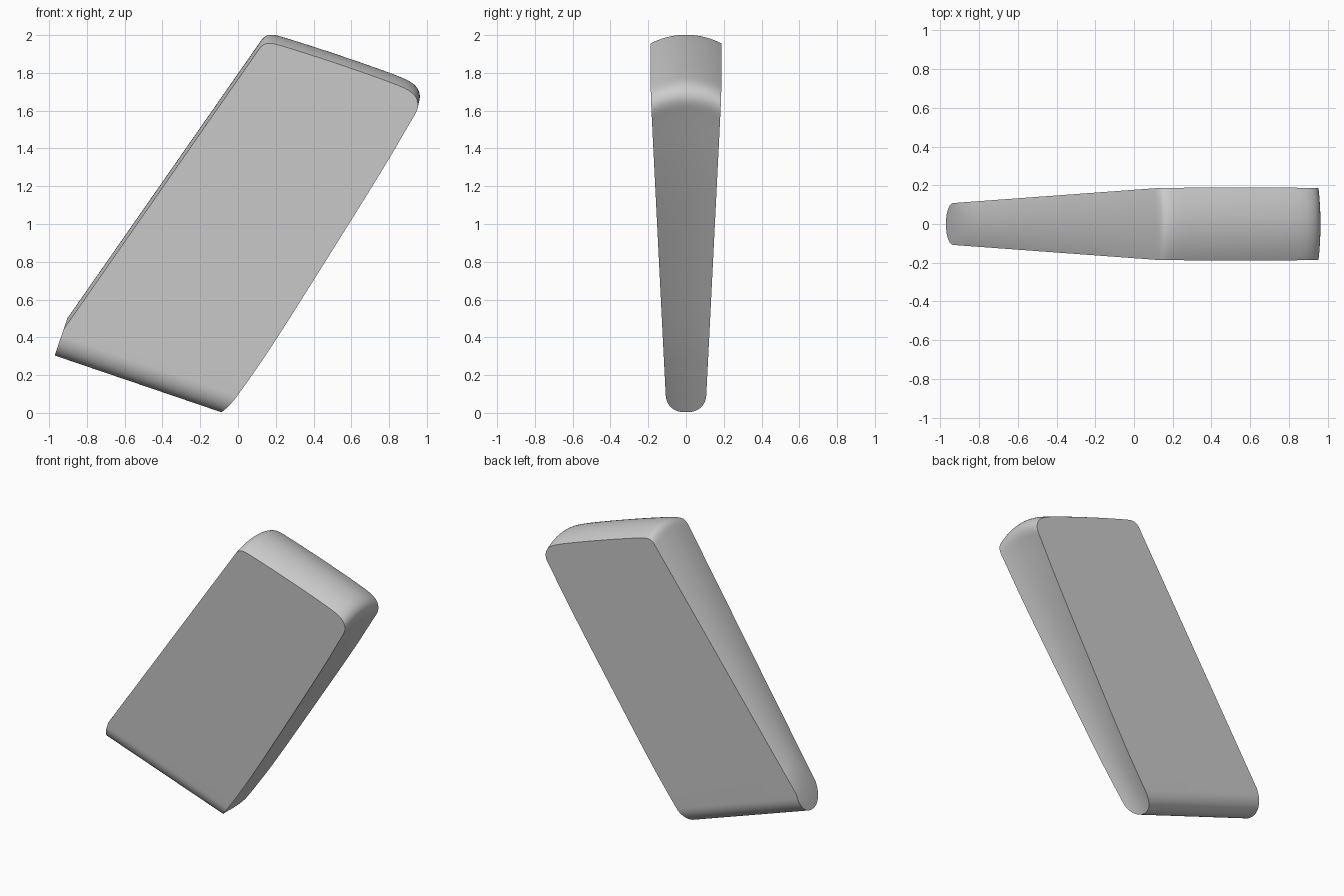
import bpy, bmesh, math
from mathutils import Vector

cube = bpy.data.objects.get("Cube")
if cube:
    bpy.data.objects.remove(cube)

# Tilted axes of the block: U runs along the rolled bottom edge, V away from it
U = Vector((0.9466, -0.3223))
V = Vector((0.3223, 0.9466))
U_END, V_BOTTOM, ROLL, CROWN = -1.0165, -0.025, 0.11, 0.045

# Centre outline (x, z), from the lower left corner over the top to the lower right
OUTLINE = [(-0.89, 0.52), (0.10, 1.94), (0.135, 1.99), (0.17, 2.005), (0.23, 1.993),
           (0.55, 1.89), (0.87, 1.777), (0.935, 1.74), (0.962, 1.70), (0.963, 1.65),
           (0.92, 1.58), (0.79, 1.355), (0.5, 0.89), (0.195, 0.405), (0.06, 0.21)]
LOWER_RIGHT = Vector((-0.088, 0.004))


def rounded(points):
    """Cut the corners of an open path, keeping its ends."""
    out = [points[0]]
    for a, b in zip(points, points[1:]):
        out += [a.lerp(b, 0.25), a.lerp(b, 0.75)]
    return out + [points[-1]]


def meet(a, b, axis, value):
    """Point of the line a-b whose distance along the axis is the value."""
    return a.lerp(b, (value - a.dot(axis)) / (b - a).dot(axis))


def section(t):
    """Outline of one lengthwise slice; t goes from -1 (front) to 1 (back)."""
    drop = Vector((-0.01, -CROWN)) * t * t
    path = [p + drop for p in rounded(rounded([Vector(p) for p in OUTLINE]))]
    floor = V_BOTTOM + ROLL * (1 - math.sqrt(max(0, 1 - abs(t) ** 2.3)))
    left = meet(path[0], path[1], U, U_END)
    if left.dot(V) < floor + 0.003:
        left = U * U_END + V * (floor + 0.003)
    right = meet(path[-1], LOWER_RIGHT + drop, V, floor)
    return [U * U_END + V * floor, left] + path[1:] + [right]


# Block: slices joined side by side, its thickness tapering toward the bottom
bm = bmesh.new()
STEPS = 32
rings = []
for i in range(STEPS + 1):
    t = math.sin(math.pi * (i / STEPS - 0.5))
    ring = []
    for p in section(t):
        half = 0.108 + 0.0436 * (p.dot(V) - 0.1)
        ring.append(bm.verts.new((p.x, t * half, p.y)))
    rings.append(ring)
for a, b in zip(rings, rings[1:]):
    for j in range(len(a)):
        k = (j + 1) % len(a)
        bm.faces.new((a[j], a[k], b[k], b[j]))
bm.faces.new(rings[0])
bm.faces.new(rings[-1])
bmesh.ops.recalc_face_normals(bm, faces=bm.faces[:])

mesh = bpy.data.meshes.new("wedge_block")
bm.to_mesh(mesh)
bm.free()
block = bpy.data.objects.new("wedge_block", mesh)
bpy.context.collection.objects.link(block)

# Plain grey
grey = bpy.data.materials.new("plain grey")
grey.use_nodes = True
colour = (0.6, 0.6, 0.6, 1)
grey.diffuse_color = colour
grey.node_tree.nodes["Principled BSDF"].inputs["Base Color"].default_value = colour
mesh.materials.append(grey)

bpy.context.view_layer.objects.active = block
block.select_set(True)
bpy.ops.object.shade_smooth_by_angle(angle=math.radians(30))
